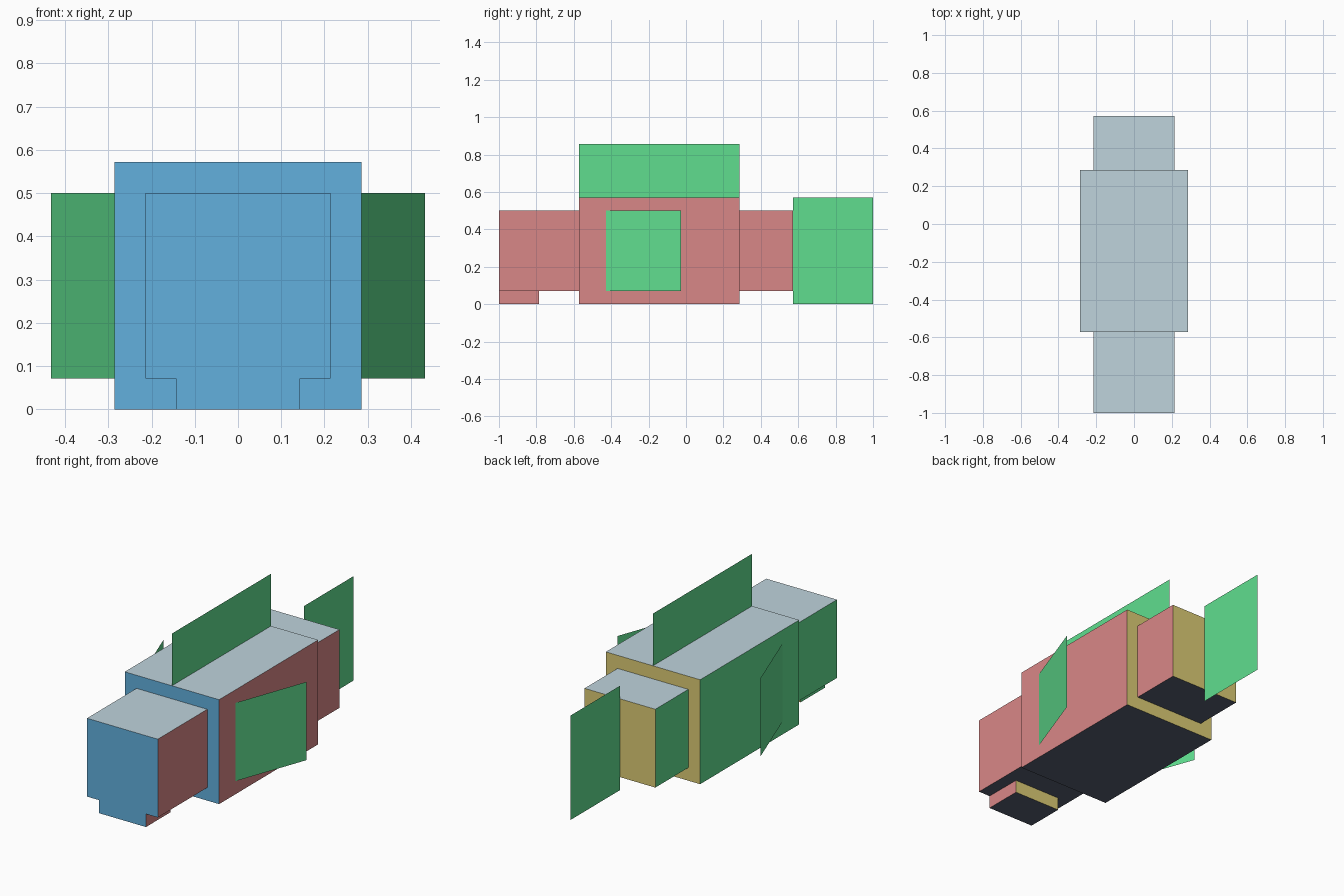
import bpy, bmesh, math
from mathutils import Matrix, Vector

if "Cube" in bpy.data.objects:
    bpy.data.objects.remove(bpy.data.objects["Cube"], do_unlink=True)

U = 1 / 7  # modelling unit: the whole fish is 14 units long


def material(name, rgb):
    linear = [((c / 255 + 0.055) / 1.055) ** 2.4 for c in rgb] + [1]
    mat = bpy.data.materials.new(name)
    mat.use_nodes = True
    mat.diffuse_color = linear
    mat.node_tree.nodes["Principled BSDF"].inputs["Base Color"].default_value = linear
    return mat


# One colour for each facing direction
green = material("green", (96, 222, 143))
SIDES = [
    (Vector((0, -1, 0)), material("blue", (98, 176, 222))),
    (Vector((0, 1, 0)), material("yellow", (220, 204, 117))),
    (Vector((1, 0, 0)), material("pink", (217, 135, 135))),
    (Vector((-1, 0, 0)), green),
    (Vector((0, 0, 1)), material("pale grey", (191, 211, 220))),
    (Vector((0, 0, -1)), material("dark slate", (86, 93, 111))),
]


def add_object(name, bm, mats):
    mesh = bpy.data.meshes.new(name)
    bm.to_mesh(mesh)
    bm.free()
    for mat in mats:
        mesh.materials.append(mat)
    obj = bpy.data.objects.new(name, mesh)
    bpy.context.collection.objects.link(obj)
    return obj


def block(name, half_width, y0, y1, z0, z1):
    """Box centred on x = 0, each face coloured by its direction."""
    bm = bmesh.new()
    place = Matrix.Translation((0, (y0 + y1) / 2 * U, (z0 + z1) / 2 * U))
    size = Matrix.Diagonal((2 * half_width * U, (y1 - y0) * U, (z1 - z0) * U, 1))
    bmesh.ops.create_cube(bm, size=1, matrix=place @ size)
    bm.normal_update()
    for face in bm.faces:
        face.material_index = max(range(6), key=lambda i: face.normal.dot(SIDES[i][0]))
    return add_object(name, bm, [mat for _, mat in SIDES])


def fin(name, length, height, root, angle=0):
    """Paper-thin upright sheet running back from its root, swung about z."""
    bm = bmesh.new()
    corners = [(0, 0), (length, 0), (length, height), (0, height)]
    bm.faces.new([bm.verts.new((0, y * U, z * U)) for y, z in corners])
    obj = add_object(name, bm, [green])
    obj.location = Vector(root) * U
    obj.rotation_euler.z = math.radians(angle)
    return obj


# Solid parts
block("body", 2, -4, 2, 0, 4)
block("head", 1.5, -7, -4, 0.5, 3.5)
block("jaw", 1, -7, -5.5, 0, 0.5)
block("tail_base", 1.5, 2, 4, 0.5, 3.5)

# Fins
fin("dorsal_fin", 6, 2, (0, -4, 4))
fin("tail_fin", 3, 4, (0, 4, 0))
for side, label in ((1, "left"), (-1, "right")):
    fin(label + "_side_fin", 3, 3, (2 * side, -3, 0.5), -20 * side)
